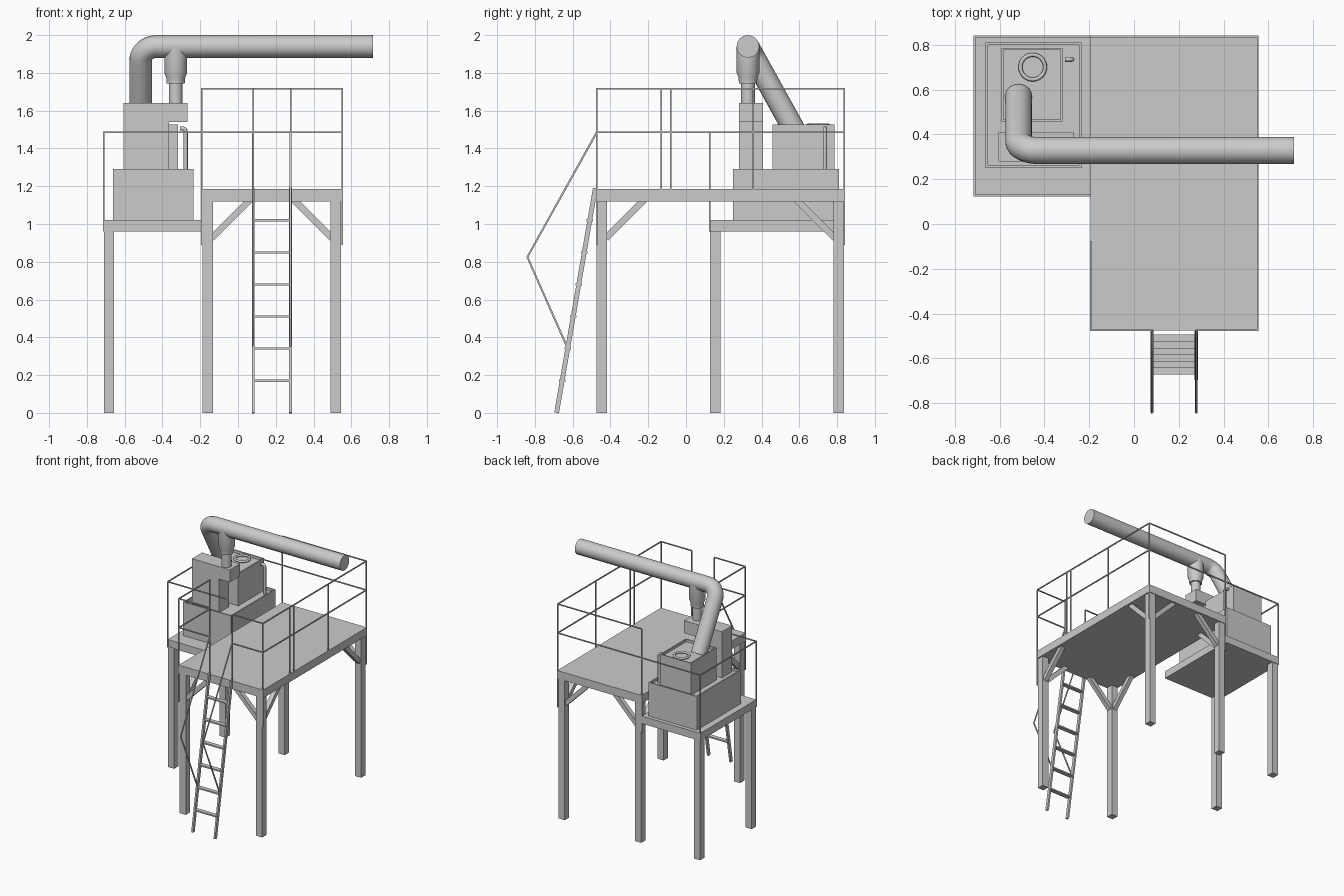
import bpy, bmesh, math
from mathutils import Vector, Matrix

if "Cube" in bpy.data.objects:
    bpy.data.objects.remove(bpy.data.objects["Cube"])


def finish(name, bm):
    bmesh.ops.recalc_face_normals(bm, faces=bm.faces)
    me = bpy.data.meshes.new(name)
    bm.to_mesh(me)
    bm.free()
    ob = bpy.data.objects.new(name, me)
    bpy.context.collection.objects.link(ob)
    return ob


def box(name, x0, x1, y0, y1, z0, z1, rim=0, depth=0):
    """Axis-aligned box, optionally with a recessed top inside a rim."""
    bm = bmesh.new()
    m = Matrix.Translation(((x0 + x1) / 2, (y0 + y1) / 2, (z0 + z1) / 2))
    bmesh.ops.create_cube(bm, size=1, matrix=m @ Matrix.Diagonal((x1 - x0, y1 - y0, z1 - z0, 1)))
    if rim:
        bm.normal_update()
        top = [f for f in bm.faces if f.normal.z > 0.9]
        bmesh.ops.inset_individual(bm, faces=top, thickness=rim)
        new = bmesh.ops.extrude_discrete_faces(bm, faces=top)["faces"]
        bmesh.ops.translate(bm, vec=(0, 0, -depth), verts=new[0].verts)
    return finish(name, bm)


def bars(name, segments, w, h=None):
    """Rectangular bars between point pairs: w along the side, h across."""
    bm = bmesh.new()
    for p, q in segments:
        p, q = Vector(p), Vector(q)
        d = (q - p).normalized()
        side = Vector((1, 0, 0)) if abs(d.x) < 0.01 else Vector((0, 1, 0))
        up = d.cross(side).normalized()
        rot = Matrix((side, up, d)).transposed().to_4x4()
        bmesh.ops.create_cube(bm, size=1, matrix=Matrix.Translation((p + q) / 2) @ rot
                              @ Matrix.Diagonal((w, h or w, (q - p).length, 1)))
    return finish(name, bm)


def bend(a, b, c, r, steps=10):
    """Rounded corner at b between a and c."""
    a, b, c = Vector(a), Vector(b), Vector(c)
    u, v = (a - b).normalized(), (c - b).normalized()
    half = u.angle(v) / 2
    cen = b + (u + v).normalized() * r / math.sin(half)
    s = b + u * r / math.tan(half) - cen
    axis = s.cross(b + v * r / math.tan(half) - cen).normalized()
    total = math.pi - 2 * half
    return [a] + [cen + Matrix.Rotation(total * i / steps, 3, axis) @ s for i in range(steps + 1)] + [c]


def tube(name, pts, r, res=6):
    cu = bpy.data.curves.new(name, 'CURVE')
    cu.dimensions = '3D'
    cu.bevel_depth, cu.bevel_resolution, cu.use_fill_caps = r, res, True
    sp = cu.splines.new('POLY')
    sp.points.add(len(pts) - 1)
    for p, co in zip(sp.points, pts):
        p.co = (*co, 1)
    sp.use_smooth = True
    ob = bpy.data.objects.new(name, cu)
    bpy.context.collection.objects.link(ob)
    return ob


def lathe(name, x, y, profile, n=32):
    bm = bmesh.new()
    rings = [[bm.verts.new((x + r * math.cos(2 * math.pi * i / n), y + r * math.sin(2 * math.pi * i / n), z))
              for i in range(n)] for r, z in profile]
    for a, b in zip(rings, rings[1:]):
        for i in range(n):
            j = (i + 1) % n
            bm.faces.new((a[i], a[j], b[j], b[i]))
    bm.faces.new(rings[0][::-1])
    bm.faces.new(rings[-1])
    ob = finish(name, bm)
    bpy.context.view_layer.objects.active = ob
    bpy.ops.object.select_all(action='DESELECT')
    ob.select_set(True)
    bpy.ops.object.shade_smooth_by_angle(angle=math.radians(25))
    return ob


# Decks
box("main_deck", -0.195, 0.555, -0.475, 0.84, 1.12, 1.185)
box("lower_deck", -0.715, -0.195, 0.13, 0.84, 0.96, 1.02)

# Legs
LX, RX, FY, BY, W = -0.16, 0.518, -0.445, 0.808, 0.055
bars("main_legs", [((x, y, 0), (x, y, 1.125)) for x in (LX, RX) for y in (FY, BY)], W)
bars("lower_legs", [((-0.683, y, 0), (-0.683, y, 0.965)) for y in (0.155, BY)], W)

# Diagonal braces under the main deck
segs = []
for x, sx in ((LX, 1), (RX, -1)):
    for y, sy in ((FY, 1), (BY, -1)):
        segs.append(((x + 0.02 * sx, y, 0.925), (x + 0.225 * sx, y, 1.13)))
        segs.append(((x, y + 0.02 * sy, 0.925), (x, y + 0.225 * sy, 1.13)))
bars("corner_braces", segs, 0.035)

# Guard rails: top and middle rail follow the deck edge
T, M, B = 1.717, 1.485, 0.89
x0, x1, y0, y1 = -0.193, 0.552, -0.473, 0.837
plan = [((0.28, y0), (x1, y0)), ((x1, y0), (x1, y1)), ((x1, y1), (x0, y1)),
        ((x0, y0), (0.08, y0)), ((x0, y0), (x0, -0.08))]
bars("main_rails", [((*a, z), (*b, z)) for a, b in plan for z in (T, M)], 0.008)
corner = [(x0, y0), (x1, y0), (x1, y1), (x0, y1)]
inner = [(0.08, y0), (0.28, y0), (x1, -0.13), (x1, -0.08), (x1, 0.355), (x0, -0.08)]
bars("rail_posts", [((*p, B), (*p, T)) for p in corner] + [((*p, 1.12), (*p, T)) for p in inner], 0.008)
lx, ly = -0.712, 0.127
plan = [((x0, y1), (lx, y1)), ((lx, y1), (lx, ly)), ((lx, ly), (x0, ly))]
bars("lower_rails", [((*a, M), (*b, M)) for a, b in plan]
     + [((*p, 0.96), (*p, M)) for p in ((lx, y1), (lx, ly))], 0.008)

# Ladder with bent handrails
sides = (0.08, 0.278)
bars("ladder_stringers", [((x, -0.685, 0), (x, -0.48, 1.19)) for x in sides], 0.014, 0.025)
bars("ladder_treads", [((0.08, -0.685 + 0.172 * z, z), (0.278, -0.685 + 0.172 * z, z))
                       for z in (0.17 * i for i in range(1, 7))], 0.034, 0.011)
for x in sides:
    tube("ladder_handrail", [(x, y0, M), (x, -0.84, 0.825), (x, -0.63, 0.35)], 0.006, 1)

# Machine housings
box("machine_base", -0.663, -0.235, 0.25, 0.81, 1.02, 1.29, 0.015, 0.02)
box("rear_housing", -0.592, -0.318, 0.457, 0.785, 1.26, 1.528, 0.013, 0.02)
box("front_housing", -0.605, -0.365, 0.28, 0.408, 1.26, 1.64)
box("front_overhang", -0.365, -0.268, 0.28, 0.408, 1.54, 1.64)

# Inlet ring and small vent pipe
bpy.ops.mesh.primitive_torus_add(location=(-0.452, 0.70, 1.522), major_radius=0.055, minor_radius=0.009,
                                 major_segments=32, minor_segments=8)
bpy.context.object.name = "inlet_ring"
bpy.ops.object.shade_smooth()
tube("vent_pipe", bend((-0.277, 0.735, 1.25), (-0.277, 0.735, 1.505), (-0.307, 0.735, 1.505), 0.016, 6), 0.011, 4)

# Main duct, bending down and back into the rear housing
tube("main_duct", bend((0.715, 0.328, 1.94), (-0.515, 0.328, 1.94), (-0.515, 0.572, 1.50), 0.085), 0.06)

# Branch duct from the front housing
lathe("branch_duct", -0.33, 0.328, [(0.036, 1.63), (0.036, 1.745), (0.048, 1.745), (0.05, 1.775),
                                    (0.06, 1.80), (0.06, 1.94)])
